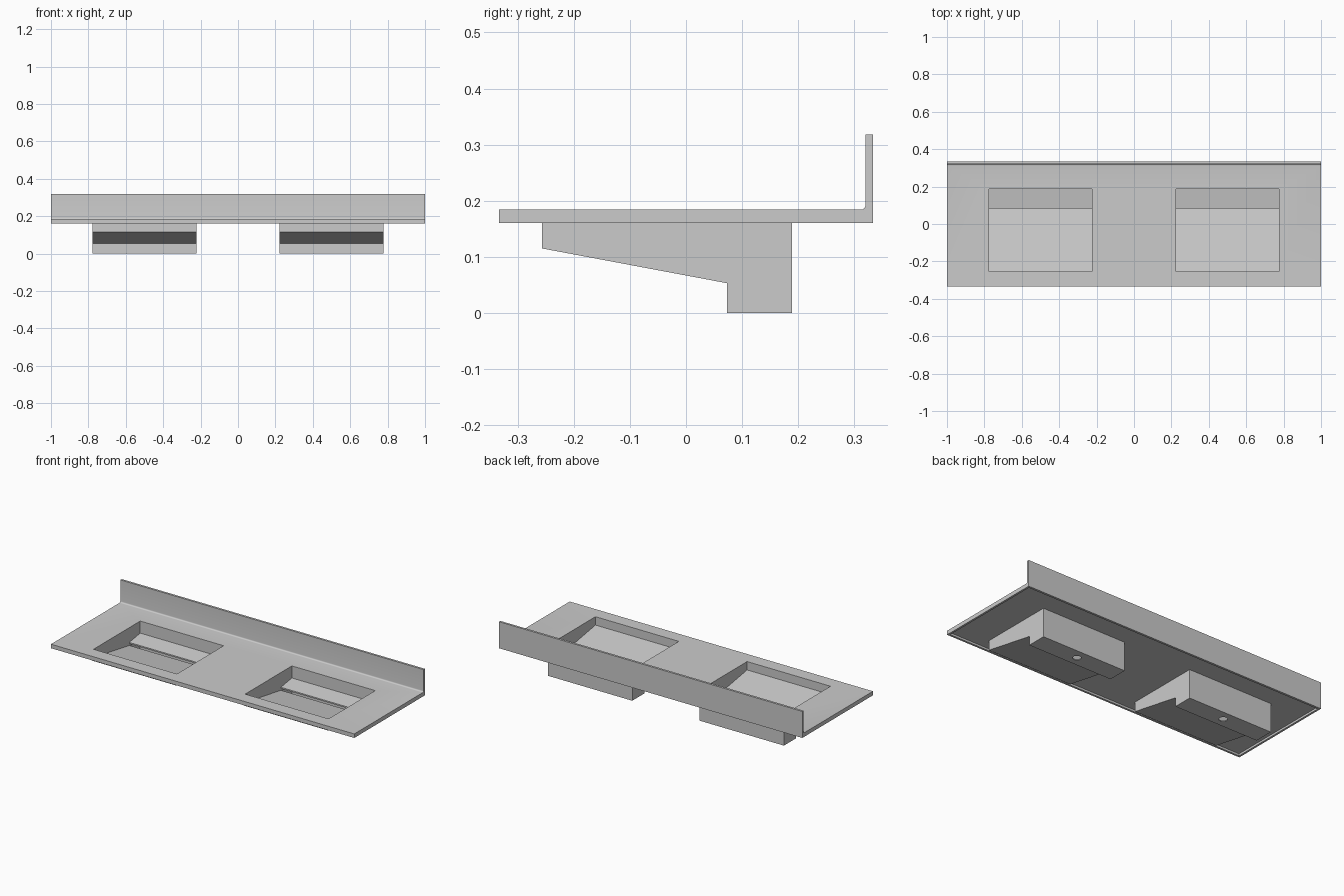
import bpy, bmesh, math

if "Cube" in bpy.data.objects:
    bpy.data.objects.remove(bpy.data.objects["Cube"])


def prism(name, profile, x0, x1):
    """Extrude a closed (y, z) profile along x."""
    bm = bmesh.new()
    face = bm.faces.new([bm.verts.new((x0, y, z)) for y, z in profile])
    ext = bmesh.ops.extrude_face_region(bm, geom=[face])
    verts = [v for v in ext["geom"] if isinstance(v, bmesh.types.BMVert)]
    bmesh.ops.translate(bm, verts=verts, vec=(x1 - x0, 0, 0))
    bmesh.ops.recalc_face_normals(bm, faces=bm.faces[:])
    mesh = bpy.data.meshes.new(name)
    bm.to_mesh(mesh)
    bm.free()
    obj = bpy.data.objects.new(name, mesh)
    bpy.context.collection.objects.link(obj)
    return obj


def rect(y0, y1, z0, z1):
    return [(y0, z0), (y1, z0), (y1, z1), (y0, z1)]


def activate(obj):
    bpy.ops.object.select_all(action="DESELECT")
    obj.select_set(True)
    bpy.context.view_layer.objects.active = obj


def cut(obj, cutter):
    cutter.hide_render = True
    mod = obj.modifiers.new("cut", "BOOLEAN")
    mod.operation = "DIFFERENCE"
    mod.solver = "EXACT"
    mod.object = cutter
    activate(obj)
    bpy.ops.object.modifier_apply(modifier=mod.name)
    bpy.data.objects.remove(cutter)


HALF_D, BOTTOM, TOP, UNDER = 0.333, 0.16, 0.184, 0.172
SPLASH_Y, SPLASH_Z, R = 0.320, 0.318, 0.008
FRONT, BACK, STEP = -0.257, 0.189, 0.073     # basin depth positions
X0, X1, T = 0.222, 0.778, 0.003              # basin width and wall thickness

# Countertop with backsplash, joined by a small cove
cove = [(SPLASH_Y - R + R * math.sin(a), TOP + R - R * math.cos(a))
        for a in (math.pi / 2 * i / 6 for i in range(7))]
profile = ([(-HALF_D, BOTTOM), (-HALF_D, TOP)] + cove +
           [(SPLASH_Y, SPLASH_Z), (HALF_D, SPLASH_Z), (HALF_D, BOTTOM)])
counter = prism("countertop", profile, -1, 1)

# Hollow underside leaving a skirt around the edge
cut(counter, prism("hollow", rect(-HALF_D + 0.012, SPLASH_Y, 0.1, UNDER), -0.988, 0.988))

for side, label in ((-1, "left"), (1, "right")):
    xa, xb = sorted((side * X0, side * X1))
    # Basin opening in the counter
    cut(counter, prism("opening", rect(FRONT + T, BACK - T, 0.1, 0.25), xa + T, xb - T))

    # Basin body: sloping ramp with a deep trough at the back
    basin = prism(label + "_basin",
                  [(FRONT, UNDER), (FRONT, 0.115), (STEP, 0.053), (STEP, 0),
                   (BACK, 0), (BACK, UNDER)], xa, xb)
    cut(basin, prism("bowl",
                     [(FRONT + T, 0.25), (FRONT + T, 0.134), (0.083, 0.078),
                      (0.083, 0.006), (BACK - T, 0.006), (BACK - T, 0.25)],
                     xa + T, xb - T))

    # Drain hole in the trough floor
    bpy.ops.mesh.primitive_cylinder_add(vertices=32, radius=0.023, depth=0.04,
                                        location=((xa + xb) / 2, 0.131, 0))
    cut(basin, bpy.context.object)

    # Cover plate over the trough, leaving a slot above the ramp edge
    prism(label + "_trough_cover",
          [(0.083, 0.088), (0.083, 0.096), (BACK - T, 0.112), (BACK - T, 0.104)],
          xa + T, xb - T)

activate(counter)
bpy.ops.object.shade_smooth_by_angle(angle=math.radians(30))
